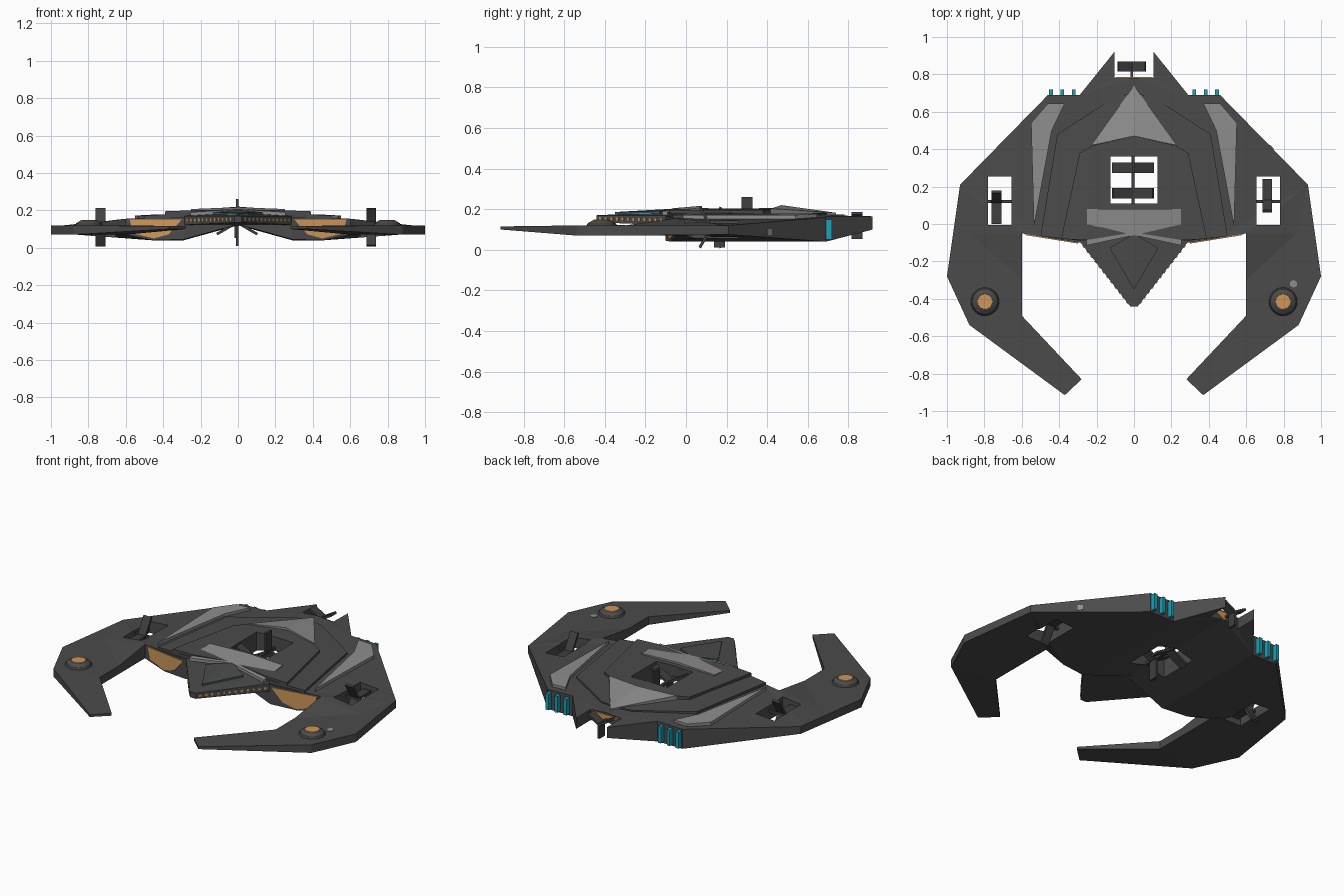
import bpy, bmesh, math
from mathutils import Matrix, Vector

if "Cube" in bpy.data.objects:
    bpy.data.objects.remove(bpy.data.objects["Cube"])


def material(name, r, g, b):
    m = bpy.data.materials.new(name)
    m.diffuse_color = (r, g, b, 1)
    m.use_nodes = True
    m.node_tree.nodes["Principled BSDF"].inputs["Base Color"].default_value = m.diffuse_color
    return m


HULL = material("hull_grey", 0.07, 0.07, 0.07)
LIGHT = material("light_grey", 0.27, 0.27, 0.27)
DARK = material("dark_metal", 0.05, 0.05, 0.05)
ORANGE = material("amber", 0.62, 0.31, 0.10)
CYAN = material("cyan_glow", 0.01, 0.36, 0.48)


def finish(bm, name, mat):
    bmesh.ops.remove_doubles(bm, verts=bm.verts, dist=1e-5)
    bmesh.ops.recalc_face_normals(bm, faces=bm.faces)
    me = bpy.data.meshes.new(name)
    bm.to_mesh(me)
    bm.free()
    ob = bpy.data.objects.new(name, me)
    bpy.context.collection.objects.link(ob)
    if mat:
        me.materials.append(mat)
    return ob


def slab(name, pts, mat, polys=None):
    """Mirrored solid from plan points (x, y, z_bottom, z_top); outer edges get walls."""
    polys = polys or [range(len(pts))]
    edges = {}
    for p in polys:
        p = list(p)
        for a, b in zip(p, p[1:] + p[:1]):
            edges.setdefault(frozenset((a, b)), []).append((a, b))
    rim = [e[0] for e in edges.values() if len(e) == 1]
    bm = bmesh.new()
    for s in (1, -1):
        lo = [bm.verts.new((s * x, y, b)) for x, y, b, t in pts]
        hi = [bm.verts.new((s * x, y, t)) for x, y, b, t in pts]
        for p in polys:
            bm.faces.new([hi[i] for i in p])
            bm.faces.new([lo[i] for i in reversed(list(p))])
        for a, b in rim:
            if pts[a][0] or pts[b][0]:      # centre line stays open and is welded
                bm.faces.new((lo[a], lo[b], hi[b], hi[a]))
    return finish(bm, name, mat)


def box(name, c, size, mat, rot=None):
    bm = bmesh.new()
    bmesh.ops.create_cube(bm, size=1)
    m = Matrix.Diagonal((*size, 1))
    bm.transform(Matrix.Translation(c) @ (rot or Matrix()) @ m)
    return finish(bm, name, mat)


def plate(name, pts, push, mat):
    """Thin panel: outline in 3D extruded along push."""
    bm = bmesh.new()
    a = [bm.verts.new(p) for p in pts]
    b = [bm.verts.new(Vector(p) + Vector(push)) for p in pts]
    n = len(a)
    bm.faces.new(a)
    bm.faces.new(b[::-1])
    for i in range(n):
        bm.faces.new((a[i], a[(i + 1) % n], b[(i + 1) % n], b[i]))
    return finish(bm, name, mat)


def disc(name, c, r1, r2, h, mat, seg=24):
    bm = bmesh.new()
    bmesh.ops.create_cone(bm, cap_ends=True, segments=seg, radius1=r1, radius2=r2, depth=h,
                          matrix=Matrix.Translation((c[0], c[1], c[2] + h / 2)))
    return finish(bm, name, mat)


# Main hull with both curved wing arms and tail prongs
P = [(0, -.06, .125, .175), (.29, -.1, .045, .165), (.29, .69, .04, .165), (0, .78, .12, .175),
     (.105, .92, .10, .165), (.105, .78, .10, .168), (.45, -.075, .04, .16), (.46, .69, .04, .16),
     (.6, -.05, .07, .155), (.93, .21, .075, .12), (.87, -.05, .07, .12), (.6, -.3, .07, .12),
     (1, -.28, .07, .12), (.88, -.54, .07, .12), (.37, -.915, .10, .115), (.28, -.83, .10, .115),
     (.6, -.49, .07, .12)]
hull = slab("hull", P, HULL, [(0, 1, 2), (0, 2, 3), (3, 2, 5), (5, 2, 4), (1, 6, 7, 2),
            (6, 8, 9), (6, 9, 7), (8, 10, 9), (8, 11, 10), (10, 12, 9),
            (11, 16, 13, 12, 10), (16, 15, 14, 13)])

# Nose wedge and stepped decks
slab("nose", [(0, -.44, .135, .17), (.02, -.44, .135, .17), (.285, -.1, .122, .17),
              (.27, -.03, .11, .17), (0, -.03, .12, .19)], HULL,
     [(0, 1, 4), (1, 2, 4), (2, 3, 4)])
lower = slab("lower_deck", [(0, -.05, .15, .195), (.28, -.09, .15, .185), (.5, -.065, .13, .172),
                            (.41, .48, .15, .175), (.1, .68, .15, .178), (0, .7, .15, .185)], HULL,
             [(0, 1, 4, 5), (1, 2, 3, 4)])
upper = slab("upper_deck", [(0, -.045, .16, .205), (.25, -.085, .16, .2), (.39, -.08, .16, .195),
                            (.29, .38, .16, .195), (.22, .42, .16, .2), (0, .47, .16, .207)], HULL,
             [(0, 1, 4, 5), (1, 2, 3, 4)])

# Raised nose wedge above a glowing cyan seam
seam = [(0, -.35), (.13, -.13), (0, -.05)]
slab("nose_seam_glow", [(x * .97, y, .165, z) for (x, y), z in zip(seam, (.178, .183, .195))], CYAN)
slab("nose_crest", [(x, y, z, z + .008) for (x, y), z in zip(seam, (.178, .183, .195))], HULL)

# Light armour panels
slab("brow_panel", [(0, -.06, .17, .205), (.255, -.115, .17, .19), (.25, .08, .17, .207),
                    (0, .08, .17, .217)], LIGHT, [(0, 1, 2), (0, 2, 3)])
slab("rear_panel", [(0, .47, .16, .22), (.23, .42, .16, .203), (0, .74, .16, .182)], LIGHT)
slab("side_panel", [(.535, -.015, .14, .172), (.55, .54, .14, .172), (.46, .645, .14, .176),
                    (.37, .645, .14, .178), (.44, .5, .14, .178)], LIGHT,
     [(0, 1, 4), (1, 2, 3, 4)])

# Openings for the rotors
cuts = [box("centre_cutter", (0, .235, .15), (.25, .25, .5), None)]
cuts += [box("side_cutter", (s * .718, .125, .1), (.125, .26, .5), None) for s in (1, -1)]
for ob in (hull, lower, upper):
    for c in cuts if ob is hull else cuts[:1]:
        mod = ob.modifiers.new("opening", "BOOLEAN")
        mod.operation = "DIFFERENCE"
        mod.solver = "EXACT"
        mod.object = c
for c in cuts:
    c.hide_render = True
    c.hide_viewport = True
    c.display_type = "WIRE"


def rotor(name, c, length, axis, start):
    """Three flat blades around a horizontal axis."""
    for k in range(3):
        ang = math.radians(start + 120 * k)
        if axis == "Y":
            d, size = Vector((math.cos(ang), 0, math.sin(ang))), (length, .055, .014)
            rot = Matrix.Rotation(-ang, 4, "Y")
        else:
            d, size = Vector((0, math.cos(ang), math.sin(ang))), (.052, length, .014)
            rot = Matrix.Rotation(ang, 4, "X")
        box(name + "_blade", Vector(c) + d * length / 2, size, DARK, rot)


# Rotors and axles
rotor("centre_front_rotor", (-.005, .165, .135), .125, "Y", 30)
rotor("centre_rear_rotor", (-.005, .30, .135), .125, "Y", 90)
box("centre_axle", (-.005, .235, .135), (.018, .26, .018), DARK)
rotor("right_rotor", (.712, .125, .11), .115, "X", 0)
rotor("left_rotor", (-.735, .115, .11), .115, "X", 180)
for s in (1, -1):
    box("side_axle", (s * .718, .12, .11), (.14, .016, .016), DARK)
rotor("tail_rotor", (-.012, .842, .137), .085, "Y", 30)
box("tail_axle", (-.012, .81, .137), (.014, .08, .014), DARK)
plate("tail_light", [(-.1, .779, .165), (.1, .779, .165), (0, .779, .115)], (0, .008, 0), ORANGE)

for s in (1, -1):
    # Amber intake panels on the front walls
    plate("front_intake", [(s * x, -.1 + (x - .29) * .161 + .002, z) for x, z in
          ((.3, .152), (.58, .152), (.56, .076), (.45, .05), (.37, .072))], (0, -.008, 0), ORANGE)
    # Nose windows
    turn = Matrix.Rotation(s * math.atan2(.34, .265), 4, "Z")
    for k in range(12):
        t = .06 + .88 * k / 11
        box("nose_window", (s * (.02 + .265 * t), -.44 + .34 * t, .154 - .008 * t),
            (.014, .008, .014), ORANGE, turn)
    # Engine glow bars
    for k in range(3):
        box("engine_bar", (s * (.322 + .061 * k), .7, .1), (.02, .04, .1), CYAN)
    # Wing domes with amber lenses
    c = (s * .797, -.415, .118)
    disc("dome_base", c, .077, .068, .014, DARK)
    disc("dome_ring", (c[0], c[1], .132), .066, .046, .013, HULL)
    disc("dome_lens", (c[0], c[1], .143), .042, .04, .005, ORANGE)

# Small hatches on the right wing
disc("wing_hatch", (.853, -.32, .118), .021, .021, .005, LIGHT, 6)
box("flank_hatch", (.735, .41, .087), (.03, .008, .03), LIGHT, Matrix.Rotation(-math.pi / 4, 4, "Z"))
